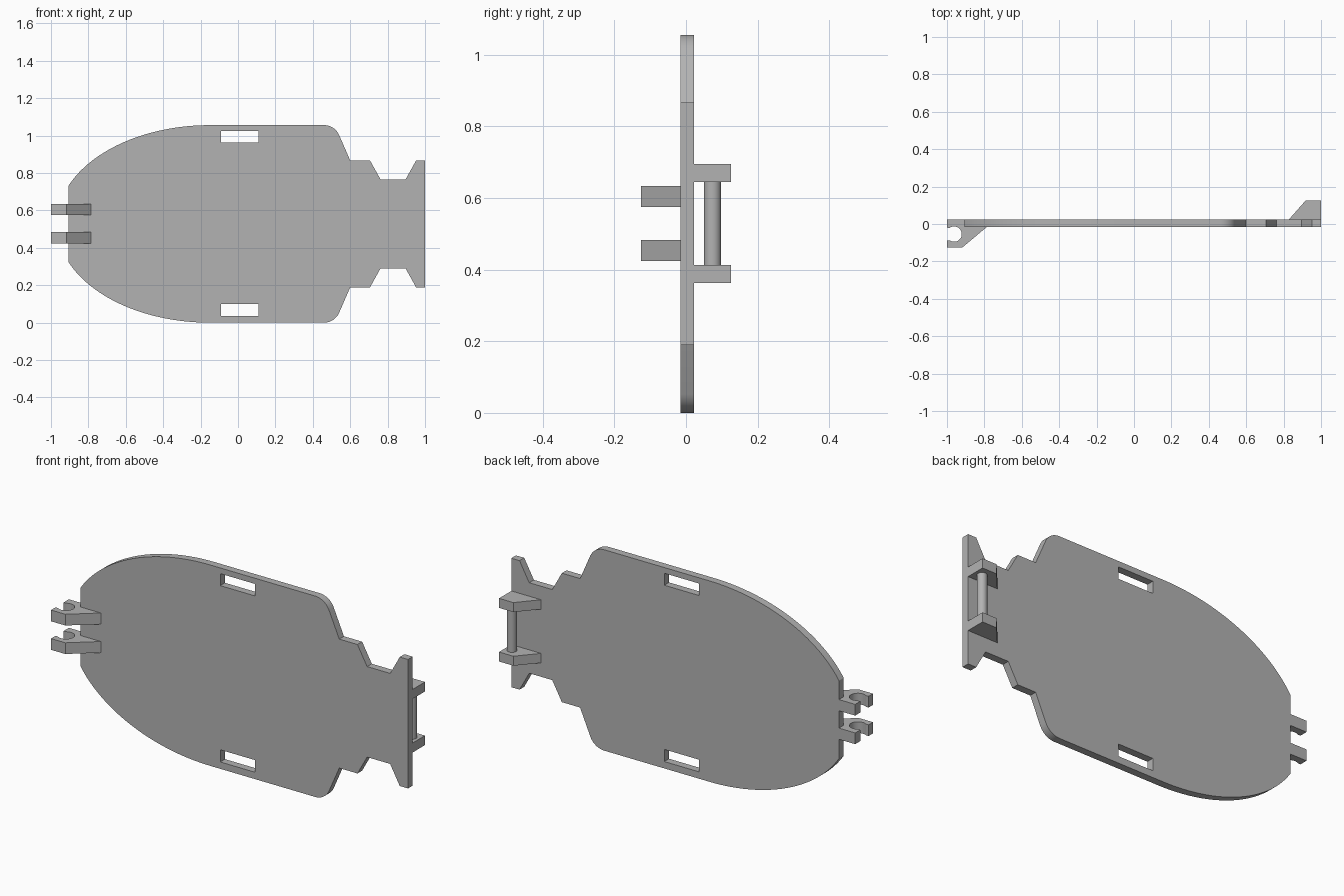
import bpy, bmesh, math

cube = bpy.data.objects.get("Cube")
if cube:
    bpy.data.objects.remove(cube, do_unlink=True)

grey = bpy.data.materials.new("plain_grey")
grey.use_nodes = True
colour = (0.45, 0.45, 0.45, 1)
grey.diffuse_color = colour
grey.node_tree.nodes["Principled BSDF"].inputs["Base Color"].default_value = colour

HEIGHT = 1.056
MID = HEIGHT / 2
BACK, FRONT = 0.023, -0.016   # faces of the plate


def arc(cx, cy, rx, ry, start, end, steps):
    """Points along an elliptical arc, angles in degrees."""
    angles = [math.radians(start + (end - start) * i / steps) for i in range(steps + 1)]
    return [(cx + rx * math.cos(a), cy + ry * math.sin(a)) for a in angles]


def finish(obj):
    """Weld the mesh, give it the material and shade with sharp edges."""
    bm = bmesh.new()
    bm.from_mesh(obj.data)
    bmesh.ops.remove_doubles(bm, verts=bm.verts, dist=0.0001)
    bmesh.ops.recalc_face_normals(bm, faces=bm.faces)
    bm.to_mesh(obj.data)
    bm.free()
    obj.data.materials.clear()
    obj.data.materials.append(grey)
    bpy.ops.object.select_all(action='DESELECT')
    obj.select_set(True)
    bpy.context.view_layer.objects.active = obj
    bpy.ops.object.shade_smooth_by_angle(angle=math.radians(30))


def extrusion(name, outlines, thickness, location, upright=False):
    """Filled outlines (inner ones become holes) extruded to a solid."""
    curve = bpy.data.curves.new(name, 'CURVE')
    curve.dimensions = '2D'
    curve.fill_mode = 'BOTH'
    curve.extrude = thickness / 2
    for points in outlines:
        spline = curve.splines.new('POLY')
        spline.points.add(len(points) - 1)
        for p, (x, y) in zip(spline.points, points):
            p.co = (x, y, 0, 1)
        spline.use_cyclic_u = True
    source = bpy.data.objects.new(name + "_outline", curve)
    bpy.context.collection.objects.link(source)
    mesh = bpy.data.meshes.new_from_object(
        source.evaluated_get(bpy.context.evaluated_depsgraph_get()))
    bpy.data.objects.remove(source, do_unlink=True)
    obj = bpy.data.objects.new(name, mesh)
    bpy.context.collection.objects.link(obj)
    obj.location = location
    if upright:
        obj.rotation_euler.x = math.pi / 2
    finish(obj)
    return obj


# Plate: upper half outline (heights above the middle), then mirrored
nose_end = 180 - math.degrees(math.asin(0.205 / MID))
upper = arc(-0.15, 0, 0.82, MID, nose_end, 90, 32)
upper += arc(0.46, MID - 0.088, 0.088, 0.088, 90, 24, 10)
upper += [(0.6, 0.339), (0.706, 0.339), (0.762, 0.238),
          (0.896, 0.238), (0.952, 0.339), (1, 0.339)]
outline = [(x, MID + h) for x, h in upper]
outline += [(x, MID - h) for x, h in reversed(upper)]

# Strap slots near the upper and lower edges
slots = [[(-0.092, a), (0.11, a), (0.11, b), (-0.092, b)]
         for a, b in ((0.036, 0.1), (0.963, 1.026))]
extrusion("plate", [outline] + slots, BACK - FRONT,
          (0, (BACK + FRONT) / 2, 0), upright=True)

# Open clips on the front of the narrow end
clip = [(-1, BACK), (-0.905, BACK), (-0.905, FRONT), (-0.787, FRONT),
        (-0.917, -0.125), (-1, -0.125), (-1, -0.088)]
clip += arc(-0.962, -0.054, 0.041, 0.041, -125, 125, 24)
clip += [(-1, -0.02)]
for name, z in (("lower_clip", 0.454), ("upper_clip", 0.604)):
    extrusion(name, [clip], 0.059, (0, 0, z))

# Brackets on the back of the tail
bracket = [(0.827, BACK), (1, BACK), (1, 0.125), (0.917, 0.125)]
for name, z in (("lower_bracket", 0.388), ("upper_bracket", 0.67)):
    extrusion(name, [bracket], 0.05, (0, 0, z))

# Hinge rod between the brackets
bpy.ops.mesh.primitive_cylinder_add(vertices=32, radius=0.024, depth=0.232,
                                    location=(0.96, 0.074, 0.529))
rod = bpy.context.object
rod.name = "hinge_rod"
finish(rod)
